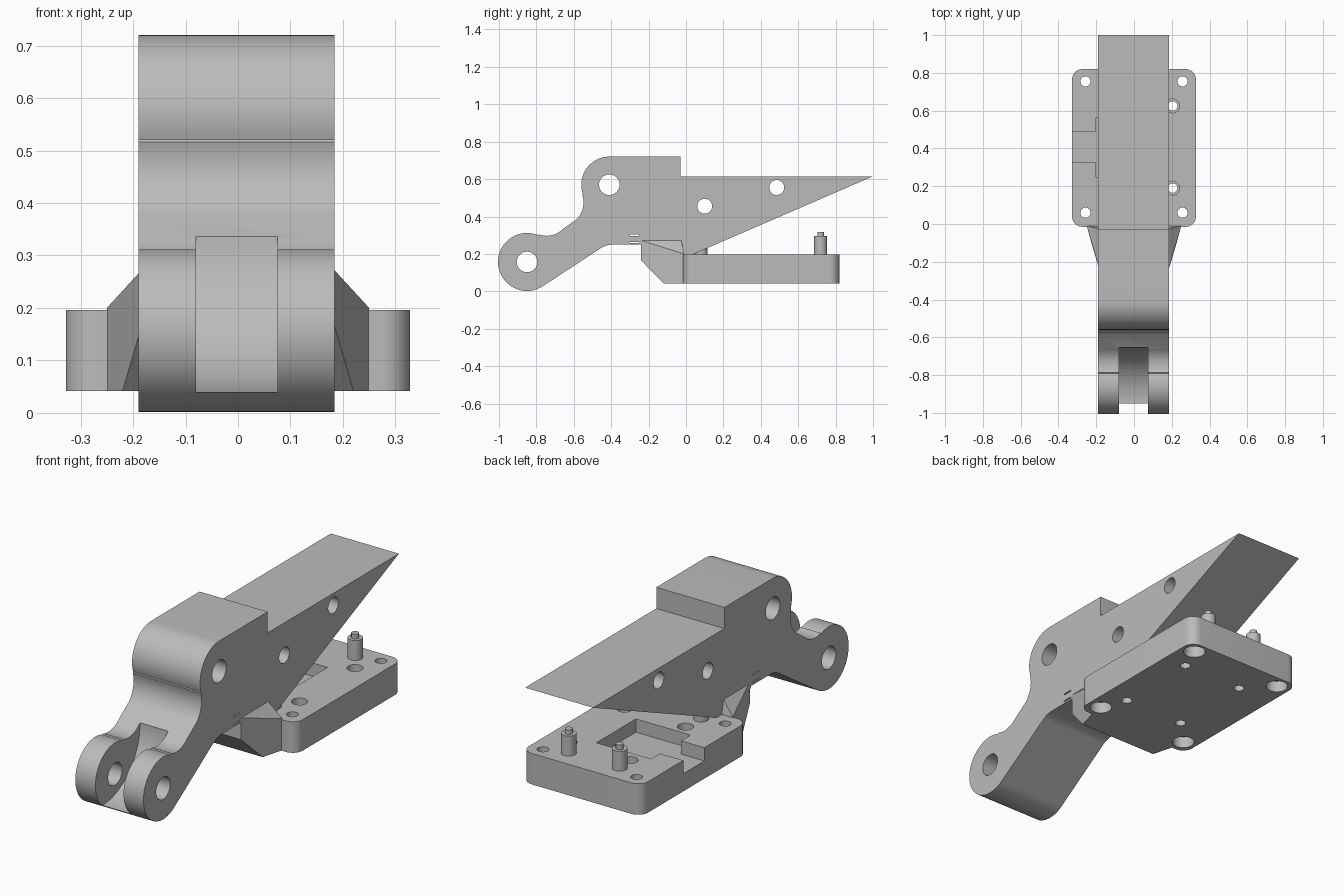
import bpy, bmesh, math

if "Cube" in bpy.data.objects:
    bpy.data.objects.remove(bpy.data.objects["Cube"], do_unlink=True)

grey = bpy.data.materials.new("light_grey")
grey.use_nodes = True
color = (0.5, 0.5, 0.5, 1)
grey.diffuse_color = color
grey.node_tree.nodes["Principled BSDF"].inputs["Base Color"].default_value = color


def finish(name, bm):
    bmesh.ops.recalc_face_normals(bm, faces=bm.faces)
    mesh = bpy.data.meshes.new(name)
    bm.to_mesh(mesh)
    bm.free()
    mesh.materials.append(grey)
    obj = bpy.data.objects.new(name, mesh)
    bpy.context.scene.collection.objects.link(obj)
    return obj


def arc(u, v, r, start, end, n=16):
    angles = [math.radians(start + (end - start) * i / n) for i in range(n + 1)]
    return [(u + r * math.cos(a), v + r * math.sin(a)) for a in angles]


def circle(u, v, r, n=40):
    return arc(u, v, r, 0, 360, n)[:-1]


def box(u0, u1, v0, v1):
    return [(u0, v0), (u1, v0), (u1, v1), (u0, v1)]


def prism(name, points, axis, lo, hi):
    """Extrude a (y, z) outline along x, or an (x, y) outline along z."""
    place = (lambda p, t: (t, *p)) if axis == "x" else (lambda p, t: (*p, t))
    bm = bmesh.new()
    ends = [[bm.verts.new(place(p, t)) for p in points] for t in (lo, hi)]
    for ring in ends:
        bm.faces.new(ring)
    for i in range(len(points)):
        j = (i + 1) % len(points)
        bm.faces.new((ends[0][i], ends[0][j], ends[1][j], ends[1][i]))
    return finish(name, bm)


def activate(obj):
    bpy.ops.object.select_all(action="DESELECT")
    obj.select_set(True)
    bpy.context.view_layer.objects.active = obj


def cut(obj, points, axis, lo, hi):
    cutter = prism("cutter", points, axis, lo, hi)
    cutter.hide_render = True
    mod = obj.modifiers.new("cut", "BOOLEAN")
    mod.operation = "DIFFERENCE"
    mod.solver = "EXACT"
    mod.object = cutter
    activate(obj)
    bpy.ops.object.modifier_apply(modifier=mod.name)
    bpy.data.objects.remove(cutter, do_unlink=True)


def smooth(obj):
    activate(obj)
    bpy.ops.object.shade_smooth_by_angle(angle=math.radians(30))


# Arm: lower knuckle, neck, upper knuckle and tapered blade
LEFT, RIGHT = -0.19, 0.184
outline = arc(-0.85, 0.157, 0.155, 303, 68, 48)
outline += arc(-0.745, 0.417, 0.12, 250, 315)
outline += arc(-0.678, 0.476, 0.13, -45, 18)
outline += arc(-0.41, 0.57, 0.15, 199, 90, 24)
outline += [(-0.03, 0.72), (-0.03, 0.615), (1, 0.615), (0.03, 0.195),
            (0, 0.18), (-0.2, 0.18), (-0.24, 0.25)]
outline += arc(-0.39, 0.13, 0.12, 90, 123, 8)
arm = prism("arm", outline, "x", LEFT, RIGHT)

# Cross holes, thin slits and the curved fork slot
for y, z, r in [(-0.85, 0.157, 0.055), (-0.41, 0.57, 0.055),
                (0.1, 0.455, 0.04), (0.485, 0.555, 0.04)]:
    cut(arm, circle(y, z, r), "x", -1, 1)
for z in (0.262, 0.3):
    cut(arm, box(-0.3, -0.25, z - 0.003, z + 0.003), "x", -1, 1)
cut(arm, circle(-0.95, 0.335, 0.296, 72), "x", -0.08, 0.075)
smooth(arm)

# Gusset joining the arm to the base
bm = bmesh.new()
for x, y, z in [(0.25, -0.01, 0.042), (0.25, -0.01, 0.2), (0.184, -0.025, 0.272),
                (0.184, -0.24, 0.272), (0.184, -0.24, 0.165), (0.22, -0.12, 0.042)]:
    for side in (-1, 1):
        bm.verts.new((side * x, y, z))
bmesh.ops.convex_hull(bm, input=bm.verts)
bmesh.ops.dissolve_limit(bm, angle_limit=0.01, verts=bm.verts, edges=bm.edges)
finish("gusset", bm)

# Base plate with rounded corners
BOTTOM, TOP = 0.042, 0.196
r = 0.055
plate = []
for x, y, a in [(0.328 - r, 0.82 - r, 0), (r - 0.328, 0.82 - r, 90),
                (r - 0.328, r - 0.015, 180), (0.328 - r, r - 0.015, 270)]:
    plate += arc(x, y, r, a, a + 90, 10)
base = prism("base_plate", plate, "z", BOTTOM, TOP)

# Pocket with a side channel
cut(base, box(-0.2, 0.1, 0.25, 0.56), "z", 0.13, 0.5)
cut(base, box(-0.5, -0.19, 0.325, 0.49), "z", 0.13, 0.5)

# Counterbored corner holes and four inner screw holes
for x in (-0.257, 0.257):
    for y in (0.06, 0.755):
        cut(base, circle(x, y, 0.027, 24), "z", -1, 1)
        cut(base, circle(x, y, 0.052, 24), "z", -1, 0.1)
for x in (-0.13, 0.205):
    for y in (0.19, 0.625):
        cut(base, circle(x, y, 0.025, 24), "z", -1, 1)
        cut(base, circle(x, y, 0.037, 24), "z", 0.12, 1)
smooth(base)

# Stepped locating pins
for x, side in ((-0.14, "right"), (0.14, "left")):
    for y, end in ((0.08, "front"), (0.72, "back")):
        for part, radius, lo, hi in (("pin", 0.035, 0.18, 0.295),
                                     ("pin_tip", 0.018, 0.29, 0.318)):
            # Front pins stay short enough to sit under the blade
            pin = prism(f"{end}_{side}_{part}", circle(x, y, radius, 24), "z", lo, hi)
            smooth(pin)
